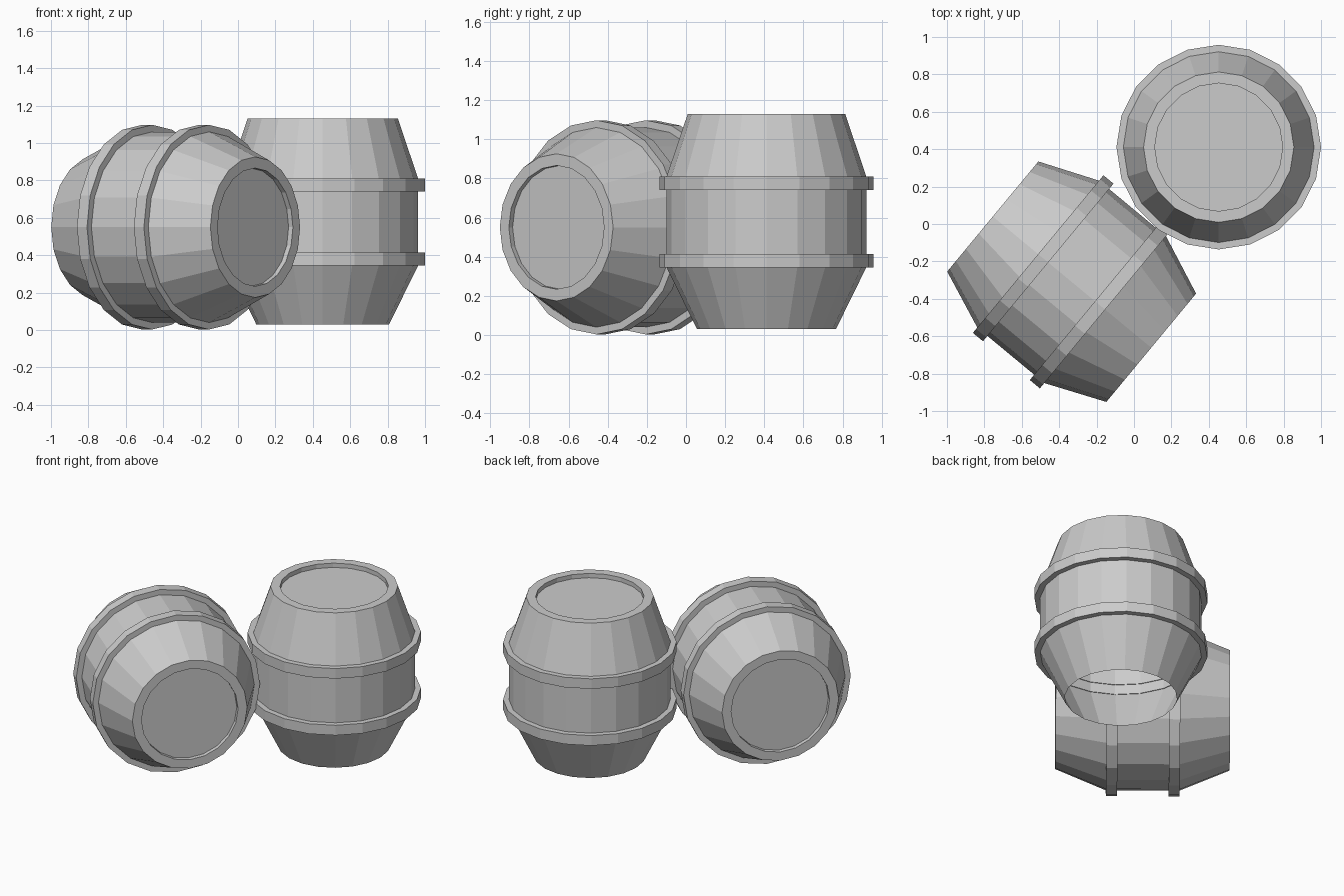
import bpy, bmesh, math
from mathutils import Matrix

if "Cube" in bpy.data.objects:
    bpy.data.objects.remove(bpy.data.objects["Cube"])

SIDES = 20


def lathe(name, profile, matrix, cap_start=False, cap_end=False):
    """Spin a (radius, height) profile around z, flat shaded."""
    bm = bmesh.new()
    rings = []
    for r, h in profile:
        rings.append([bm.verts.new((r * math.cos(2 * math.pi * i / SIDES),
                                    r * math.sin(2 * math.pi * i / SIDES), h))
                      for i in range(SIDES)])
    for a, b in zip(rings, rings[1:]):
        for i in range(SIDES):
            j = (i + 1) % SIDES
            bm.faces.new((a[i], a[j], b[j], b[i]))
    if cap_start:
        bm.faces.new(rings[0][::-1])
    if cap_end:
        bm.faces.new(rings[-1])
    mesh = bpy.data.meshes.new(name)
    bm.to_mesh(mesh)
    bm.free()
    obj = bpy.data.objects.new(name, mesh)
    obj.matrix_world = matrix
    bpy.context.collection.objects.link(obj)
    return obj


def barrel(name, r0, r1, matrix, closed_base):
    length, belly, depth, rim = 1.10, 0.51, 0.03, 0.06
    # staves with a recessed lid inside each closed rim
    profile = [(r0, 0), (belly, 0.315), (belly, 0.78), (r1, length),
               (r1 - rim, length), (r1 - rim, length - depth)]
    if closed_base:
        profile = [(r0 - rim, depth), (r0 - rim, 0)] + profile
    lathe(name + "_body", profile, matrix, closed_base, True)
    # two flat hoops
    for label, h in (("lower", 0.315), ("upper", 0.71)):
        lathe(f"{name}_{label}_hoop",
              [(belly - 0.005, h), (0.547, h), (0.547, h + 0.07), (belly - 0.005, h + 0.07)],
              matrix)


# standing barrel, open underneath
barrel("standing_barrel", 0.355, 0.402, Matrix.Translation((0.453, 0.411, 0.03)), False)

# barrel lying on its side
lying = (Matrix.Translation((-0.755, 0.04, 0.55))
         @ Matrix.Rotation(math.atan2(-0.70, 0.845), 4, 'Z')
         @ Matrix.Rotation(math.pi / 2, 4, 'Y'))
barrel("lying_barrel", 0.382, 0.376, lying, True)
